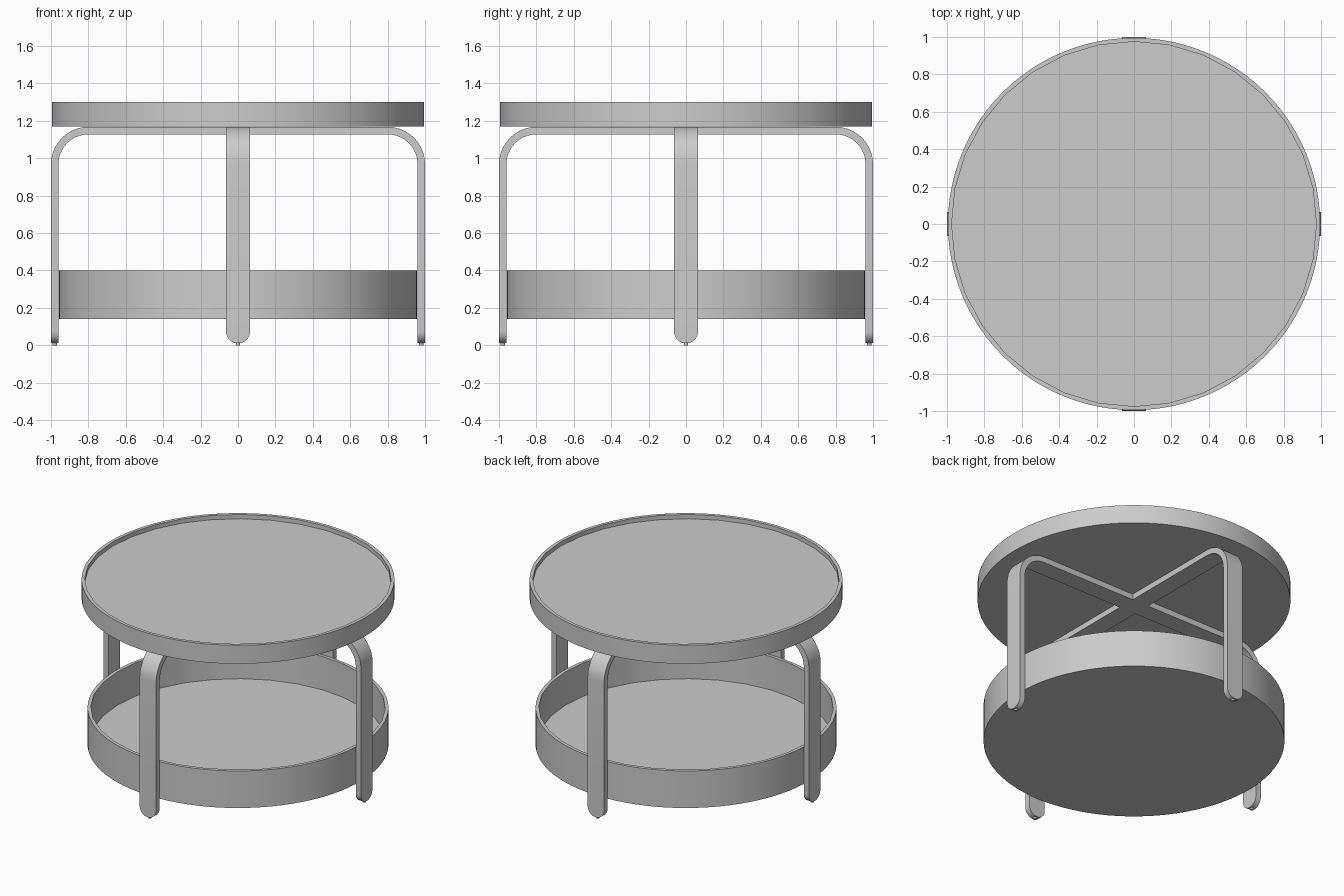
import bpy, bmesh
from math import sin, cos, pi, radians

if "Cube" in bpy.data.objects:
    bpy.data.objects.remove(bpy.data.objects["Cube"])

grey = bpy.data.materials.new("light_grey")
grey.diffuse_color = (0.6, 0.6, 0.6, 1)
grey.use_nodes = True
grey.node_tree.nodes["Principled BSDF"].inputs["Base Color"].default_value = grey.diffuse_color


def finish(name, bm, smooth=True):
    bmesh.ops.recalc_face_normals(bm, faces=bm.faces)
    mesh = bpy.data.meshes.new(name)
    bm.to_mesh(mesh)
    bm.free()
    mesh.materials.append(grey)
    ob = bpy.data.objects.new(name, mesh)
    bpy.context.collection.objects.link(ob)
    if smooth:
        bpy.ops.object.select_all(action='DESELECT')
        bpy.context.view_layer.objects.active = ob
        ob.select_set(True)
        bpy.ops.object.shade_smooth_by_angle(angle=radians(25))
    return ob


def tray(name, r_out, r_in, bottom, floor, top, segs=96, inner_sides=32):
    """Shallow round tray: smooth outside, faceted inside."""
    bm = bmesh.new()
    step = 2 * pi / inner_sides

    def ring(r, z, faceted):
        verts = []
        for i in range(segs):
            a = 2 * pi * i / segs
            k = cos(step / 2) / cos(a % step - step / 2) if faceted else 1
            verts.append(bm.verts.new((r * k * cos(a), r * k * sin(a), z)))
        return verts

    rings = [ring(r_out, bottom, False), ring(r_out, top, False),
             ring(r_in, top, True), ring(r_in, floor, True)]
    for lo, hi in zip(rings, rings[1:]):
        for i in range(segs):
            j = (i + 1) % segs
            bm.faces.new((lo[i], lo[j], hi[j], hi[i]))
    bm.faces.new(rings[0])
    bm.faces.new(rings[-1])
    return finish(name, bm)


def bent_leg_pair(name, along_y):
    """Bent strip: rounded foot, leg, bend, crossbar, and the same mirrored."""
    half, thick, bend, top, foot = 0.064, 0.04, 0.2, 1.168, 0.01
    rows = []  # (outer x, outer z, inner x, inner z, half width)
    for i in range(1, 9):  # rounded lower end
        a = pi / 2 * i / 8
        z = foot + half * (1 - cos(a))
        rows.append((1, z, 1 - thick, z, half * sin(a)))
    for i in range(11):  # bend
        a = pi / 2 * i / 10
        cx, cz, ri = 1 - bend, top - bend, bend - thick
        rows.append((cx + bend * cos(a), cz + bend * sin(a),
                     cx + ri * cos(a), cz + ri * sin(a), half))
    rows += [(-xo, zo, -xi, zi, w) for xo, zo, xi, zi, w in reversed(rows)]

    bm = bmesh.new()
    loops = []
    for xo, zo, xi, zi, w in rows:
        pts = [(xo, -w, zo), (xo, w, zo), (xi, w, zi), (xi, -w, zi)]
        loops.append([bm.verts.new((-y, x, z) if along_y else (x, y, z))
                      for x, y, z in pts])
    for a, b in zip(loops, loops[1:]):
        for i in range(4):
            j = (i + 1) % 4
            bm.faces.new((a[i], a[j], b[j], b[i]))
    bm.faces.new(loops[0])
    bm.faces.new(loops[-1])
    return finish(name, bm)


# Trays
tray("table_top", 0.995, 0.975, 1.17, 1.27, 1.30)
tray("lower_tray", 0.957, 0.937, 0.14, 0.165, 0.40)

# Crossed leg frames
bent_leg_pair("side_legs", False)
bent_leg_pair("front_back_legs", True)

# Small glides under each leg
for k in range(4):
    a = k * pi / 2
    bm = bmesh.new()
    bmesh.ops.create_cone(bm, cap_ends=True, segments=16,
                          radius1=0.012, radius2=0.012, depth=0.02)
    bmesh.ops.translate(bm, verts=bm.verts,
                        vec=(0.98 * cos(a), 0.98 * sin(a), 0.01))
    finish(f"glide_{k + 1}", bm)
